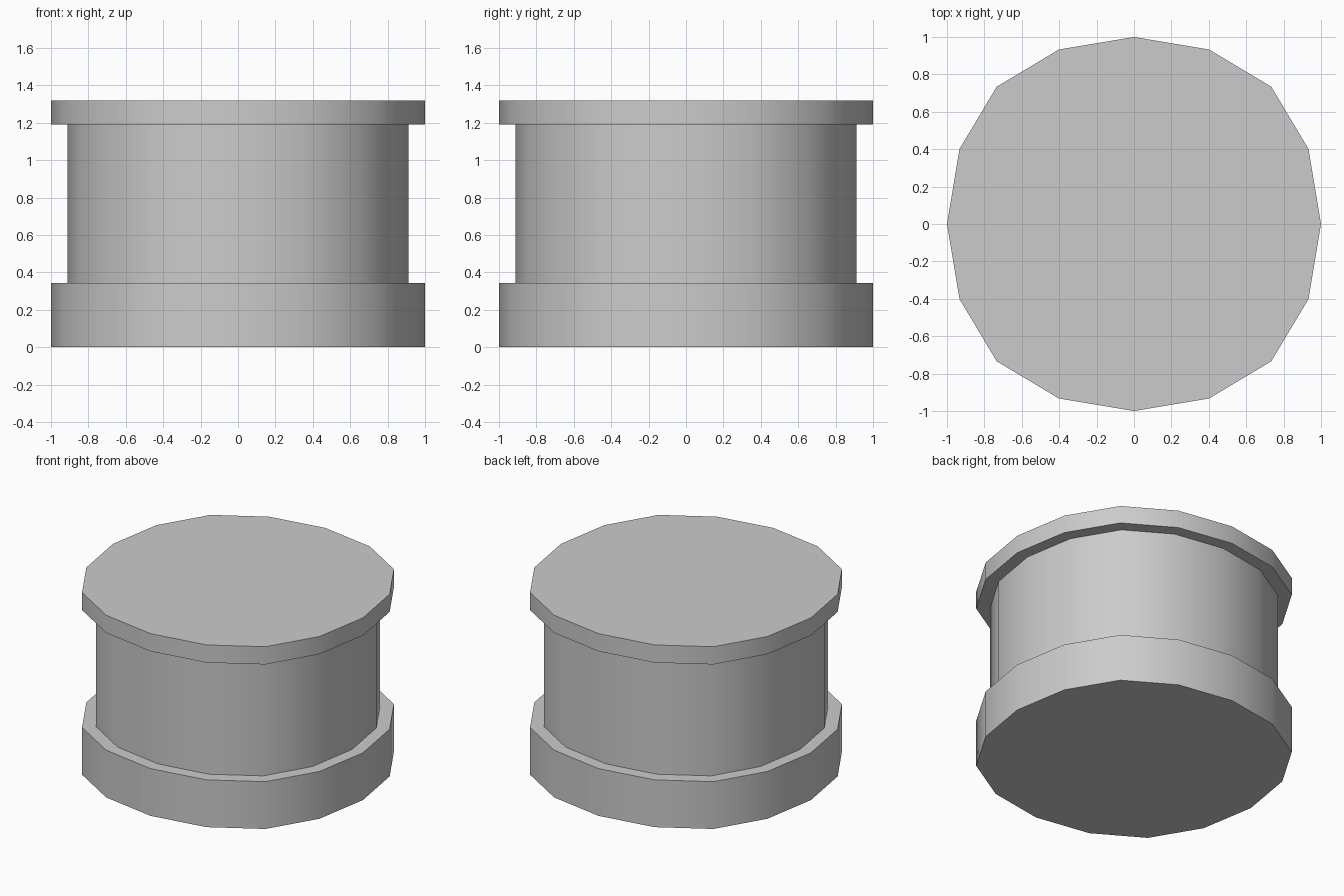
import bpy, bmesh

if "Cube" in bpy.data.objects:
    bpy.data.objects.remove(bpy.data.objects["Cube"])

# Slightly squared 16-sided outline: one quarter, rotated four times
quarter = [(1.0, 0.0), (0.933, 0.401), (0.734, 0.734), (0.401, 0.933)]
outline = []
for _ in range(4):
    outline += quarter
    quarter = [(-y, x) for x, y in quarter]

# Side profile (scale, height): base flange, recessed drum, top flange
profile = [(1.0, 0.0), (1.0, 0.342), (0.912, 0.342),
           (0.912, 1.19), (1.0, 1.19), (1.0, 1.318)]

# Loft the outline along the profile and cap both ends
bm = bmesh.new()
rings = [[bm.verts.new((x * s, y * s, z)) for x, y in outline] for s, z in profile]
n = len(outline)
for low, high in zip(rings, rings[1:]):
    for i in range(n):
        j = (i + 1) % n
        bm.faces.new((low[i], low[j], high[j], high[i]))
bm.faces.new(rings[0][::-1])
bm.faces.new(rings[-1])

mesh = bpy.data.meshes.new("flanged_drum")
bm.to_mesh(mesh)
bm.free()
drum = bpy.data.objects.new("flanged_drum", mesh)
bpy.context.collection.objects.link(drum)

# Smooth walls, crisp rims
bpy.context.view_layer.objects.active = drum
drum.select_set(True)
bpy.ops.object.shade_smooth_by_angle(angle=0.55)
